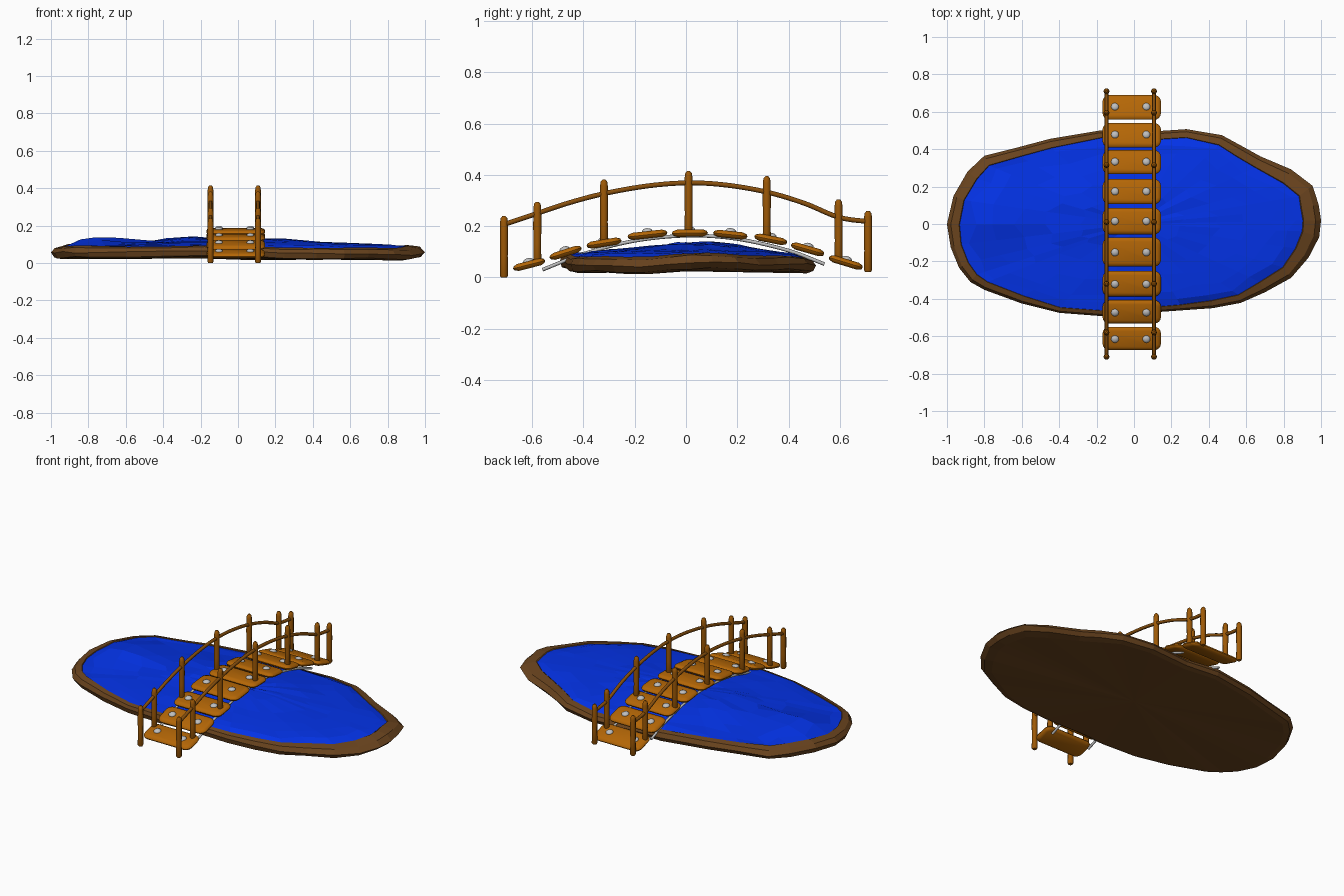
import bpy, bmesh, math, random
from mathutils import Vector, Matrix

if "Cube" in bpy.data.objects:
    bpy.data.objects.remove(bpy.data.objects["Cube"])

random.seed(4)


def material(name, rgb):
    m = bpy.data.materials.new(name)
    m.diffuse_color = (*rgb, 1)
    m.use_nodes = True
    m.node_tree.nodes["Principled BSDF"].inputs["Base Color"].default_value = m.diffuse_color
    return m


EARTH = material("earth brown", (0.145, 0.058, 0.013))
WATER = material("water blue", (0.001, 0.033, 0.82))
PLANK = material("plank orange", (0.46, 0.135, 0.002))
POST = material("post wood", (0.34, 0.100, 0.002))
RAIL = material("rail wood", (0.25, 0.080, 0.004))
STEEL = material("steel grey", (0.52, 0.52, 0.52))


def finish(bm, name, mat, smooth=None):
    bmesh.ops.recalc_face_normals(bm, faces=bm.faces)
    me = bpy.data.meshes.new(name)
    bm.to_mesh(me)
    bm.free()
    me.materials.append(mat)
    ob = bpy.data.objects.new(name, me)
    bpy.context.collection.objects.link(ob)
    if smooth:
        bpy.ops.object.select_all(action='DESELECT')
        ob.select_set(True)
        bpy.context.view_layer.objects.active = ob
        bpy.ops.object.shade_smooth_by_angle(angle=math.radians(smooth))
    return ob


def loft(bm, rings, cap_start=True, cap_end=True):
    vs = [[bm.verts.new(p) for p in r] for r in rings]
    n = len(vs[0])
    for a, b in zip(vs, vs[1:]):
        for i in range(n):
            j = (i + 1) % n
            bm.faces.new((a[i], a[j], b[j], b[i]))
    if cap_start:
        bm.faces.new(vs[0])
    if cap_end:
        bm.faces.new(vs[-1])
    return vs


def fan(bm, ring, point):
    c = bm.verts.new(point)
    for i in range(len(ring)):
        bm.faces.new((ring[i], ring[(i + 1) % len(ring)], c))


# Pond outline, anticlockwise seen from above
OUT = [(1, 0.02), (0.987, 0.105), (0.954, 0.205), (0.84, 0.292), (0.675, 0.362), (0.58, 0.415), (0.47, 0.475),
       (0.28, 0.507), (0.03, 0.49), (-0.18, 0.50), (-0.45, 0.455), (-0.62, 0.41), (-0.8, 0.365),
       (-0.89, 0.28), (-0.965, 0.15), (-1, 0), (-0.98, -0.125), (-0.935, -0.235), (-0.875, -0.31),
       (-0.8, -0.352), (-0.6, -0.425), (-0.4, -0.475), (-0.18, -0.492), (0, -0.48), (0.25, -0.462),
       (0.42, -0.45), (0.57, -0.422), (0.7, -0.365), (0.84, -0.288), (0.933, -0.18), (0.99, -0.07)]


def inset(d):
    # outline moved inwards (d = 1 is the water's edge); widest at the right end, narrow in front
    res = []
    for i, (x, y) in enumerate(OUT):
        ax, ay = OUT[i - 1]
        bx, by = OUT[(i + 1) % len(OUT)]
        t = Vector((bx - ax, by - ay)).normalized()
        k = d * (0.035 + 0.046 * x * x + 0.016 * x * abs(x) + 0.015 * y + 0.003 * math.sin(2.6 * i))
        res.append((x - t.y * k, y + t.x * k))
    return res


def wave(x, y):
    a = math.atan2(y * 2, x)
    return 0.006 * math.sin(3 * a + 0.6) + 0.004 * math.sin(7 * a + 1) - 0.004 * x


# Earth bank with a closed underside
bm = bmesh.new()
rings = []
for d, z, j, lift in ((0.8, 0.024, 0.002, 0), (0.25, 0.031, 0.004, 0), (0.0, 0.055, 0.005, 0),
                      (0.3, 0.076, 0.003, 0.006), (0.95, 0.084, 0.002, 0.008), (1.1, 0.072, 0, 0.008)):
    rings.append([(x, y, z + lift * x * x + wave(x, y) + random.uniform(-j, j)) for x, y in inset(d)])
vs = loft(bm, rings, False, False)
fan(bm, vs[0], (0, 0, 0.024))
finish(bm, "pond_bank", EARTH)


# Faceted water with gentle swells
def water_z(x, y):
    z = 0.084 + 0.036 * max(0, 1 - x * x - 4 * y * y)
    for cx, cy, h, w in ((-0.75, 0.05, 0.036, 0.17), (-0.27, 0.08, 0.022, 0.17), (0.15, 0.05, 0.011, 0.22),
                         (-0.25, -0.33, 0.008, 0.1)):
        z += h * math.exp(-(math.hypot(x - cx, y - cy) / w) ** 4)
    return z


bm = bmesh.new()
edge = inset(1.0)
rings = [[(x, y, 0.081 + 0.008 * x * x + wave(x, y)) for x, y in edge]]
for s in (0.93, 0.82, 0.66, 0.48, 0.3, 0.14):
    ring = []
    for x, y in edge:
        k = s + random.uniform(-0.035, 0.035)
        ring.append((x * k, y * k, water_z(x * k, y * k) + random.uniform(-0.003, 0.003)))
    rings.append(ring)
vs = loft(bm, rings, False, False)
fan(bm, vs[-1], (0, 0, water_z(0, 0)))
finish(bm, "pond_water", WATER)

# Planks: front y, front z, back y, back z
XC = -0.012
PLANKS = [(-0.675, 0.036, -0.55, 0.068), (-0.533, 0.078, -0.408, 0.118), (-0.388, 0.125, -0.252, 0.147),
          (-0.228, 0.160, -0.073, 0.177), (-0.055, 0.174, 0.085, 0.176), (0.106, 0.176, 0.24, 0.162),
          (0.267, 0.163, 0.395, 0.138), (0.41, 0.130, 0.54, 0.093), (0.558, 0.080, 0.69, 0.040)]


def rounded_rect(w, d, r, z):
    pts = []
    for sx, sy, a0 in ((1, 1, 0), (-1, 1, 90), (-1, -1, 180), (1, -1, 270)):
        for k in range(5):
            a = math.radians(a0 + 22.5 * k)
            pts.append((sx * (w / 2 - r) + r * math.cos(a), sy * (d / 2 - r) + r * math.sin(a), z))
    return pts


for i, (y0, z0, y1, z1) in enumerate(PLANKS):
    d = math.hypot(y1 - y0, z1 - z0)
    place = (Matrix.Translation((XC, (y0 + y1) / 2, (z0 + z1) / 2))
             @ Matrix.Rotation(math.atan2(z1 - z0, y1 - y0), 4, 'X'))
    bm = bmesh.new()
    loft(bm, [rounded_rect(0.312 - 2 * e, d - 2 * e, 0.036 - e, z)
              for e, z in ((0.02, -0.016), (0.004, -0.010), (0, -0.002), (0.004, 0.006), (0.02, 0.012))])
    bm.transform(place)
    finish(bm, f"plank_{i + 1}", PLANK, 50)
    # Domed bolt heads
    bm = bmesh.new()
    for bx in (-0.09, 0.078):
        bmesh.ops.create_uvsphere(bm, u_segments=12, v_segments=8, radius=0.021,
                                  matrix=place @ Matrix.Translation((bx, 0, 0.011)) @ Matrix.Diagonal((1, 1, 0.6, 1)))
    finish(bm, f"bolts_{i + 1}", STEEL, 60)


def smooth_path(pts, n=5):
    # Catmull-Rom through (y, z) points
    p = [Vector(q) for q in pts]
    p = [2 * p[0] - p[1]] + p + [2 * p[-1] - p[-2]]
    res = []
    for i in range(1, len(p) - 2):
        a, b, c, d = p[i - 1:i + 3]
        for k in range(n):
            t = k / n
            res.append(0.5 * (2 * b + (c - a) * t + (2 * a - 5 * b + 4 * c - d) * t * t
                              + (3 * b - a - 3 * c + d) * t ** 3))
    return res + [p[-2]]


def tube(name, x, pts, r, mat):
    path = smooth_path(pts)
    rings = []
    for i, p in enumerate(path):
        t = (path[min(i + 1, len(path) - 1)] - path[max(i - 1, 0)]).normalized()
        rings.append([(x + r * math.cos(a), p.x - t.y * r * math.sin(a), p.y + t.x * r * math.sin(a))
                      for a in (math.tau * k / 8 for k in range(8))])
    bm = bmesh.new()
    loft(bm, rings)
    finish(bm, name, mat, 50)


# Posts (y, bottom, top), handrails and steel cables on both sides
POSTS = [(-0.71, 0.0, 0.24), (-0.58, 0.05, 0.295), (-0.32, 0.128, 0.382), (0.01, 0.163, 0.415),
         (0.315, 0.142, 0.395), (0.595, 0.058, 0.305), (0.71, 0.022, 0.26)]
RAILS = [(-0.715, 0.205), (-0.58, 0.25), (-0.46, 0.29), (-0.32, 0.327), (-0.15, 0.357), (0.01, 0.369),
         (0.16, 0.36), (0.315, 0.333), (0.46, 0.29), (0.595, 0.235), (0.715, 0.217)]
CABLE = [(-0.56, 0.03), (-0.4, 0.092), (-0.2, 0.143), (0.01, 0.163), (0.2, 0.15), (0.4, 0.105), (0.54, 0.052)]
for side, px in (("left", -0.147), ("right", 0.107)):
    for i, (y, zb, zt) in enumerate(POSTS):
        bm = bmesh.new()
        loft(bm, [[(px + 0.016 * k * math.cos(a), y + 0.016 * k * math.sin(a), zb + (zt - zb) * f)
                   for a in (math.tau * j / 8 for j in range(8))]
                  for f, k in ((0, 0.75), (0.03, 1), (0.35, 0.92), (0.6, 1), (0.9, 0.95), (0.965, 0.8), (1, 0.35))])
        finish(bm, f"{side}_post_{i + 1}", POST, 50)
    tube(f"{side}_handrail", px, RAILS, 0.0095, RAIL)
    tube(f"{side}_cable", px, CABLE, 0.007, STEEL)
